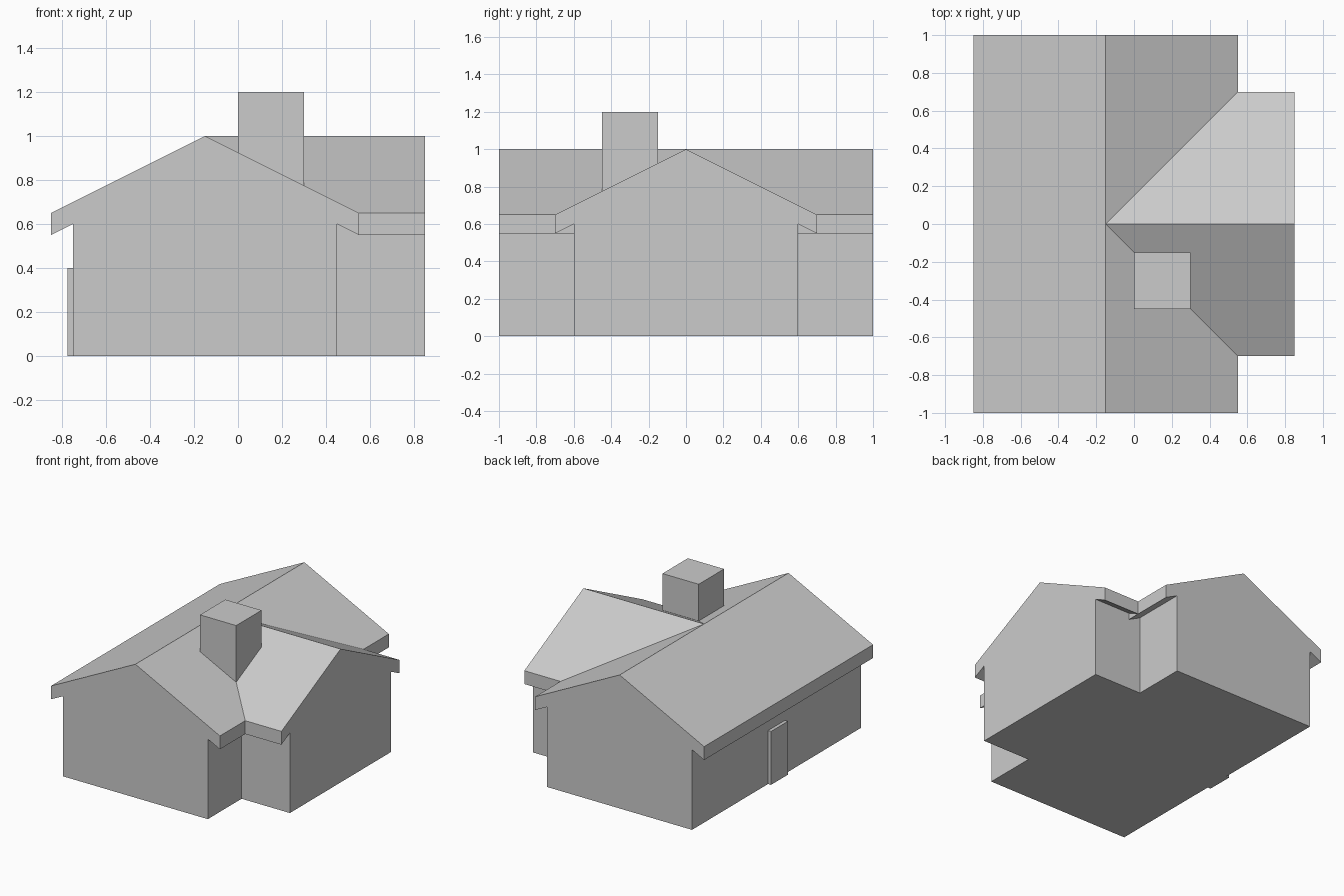
import bpy
import bmesh

if "Cube" in bpy.data.objects:
    bpy.data.objects.remove(bpy.data.objects["Cube"])


def make_object(name, bm):
    bmesh.ops.recalc_face_normals(bm, faces=bm.faces[:])
    mesh = bpy.data.meshes.new(name)
    bm.to_mesh(mesh)
    bm.free()
    obj = bpy.data.objects.new(name, mesh)
    bpy.context.collection.objects.link(obj)
    return obj


def loft(name, ring_a, ring_b, cap_a=True):
    """Join two matching outlines with side faces and end caps."""
    bm = bmesh.new()
    a = [bm.verts.new(p) for p in ring_a]
    b = [bm.verts.new(p) for p in ring_b]
    n = len(a)
    for i in range(n):
        j = (i + 1) % n
        bm.faces.new((a[i], a[j], b[j], b[i]))
    if cap_a:
        bm.faces.new(a[::-1])
    bm.faces.new(b)
    return make_object(name, bm)


def box(name, lo, hi):
    (x0, y0, z0), (x1, y1, z1) = lo, hi
    base = [(x0, y0), (x1, y0), (x1, y1), (x0, y1)]
    return loft(name, [(x, y, z0) for x, y in base], [(x, y, z1) for x, y in base])


# Gable cross-section: wall foot, soffit, eave, ridge, mirrored
half = [(0.6, 0.0), (0.6, 0.6), (0.7, 0.55), (0.7, 0.65)]
gable = half + [(0.0, 1.0)] + [(-u, z) for u, z in reversed(half)]
ridge_x = -0.15

# Main house running front to back
loft("main_house",
     [(u + ridge_x, -1.0, z) for u, z in gable],
     [(u + ridge_x, 1.0, z) for u, z in gable])

# Side wing, mitred into the main roof along the valleys
loft("side_wing",
     [(abs(u) + ridge_x, u, z) for u, z in gable],
     [(0.85, u, z) for u, z in gable], cap_a=False)

# Chimney standing in the front valley
box("chimney", (0.0, -0.45, 0.6), (0.3, -0.15, 1.2))

# Door on the left wall
box("door", (-0.775, -0.1, 0.0), (-0.74, 0.1, 0.4))
